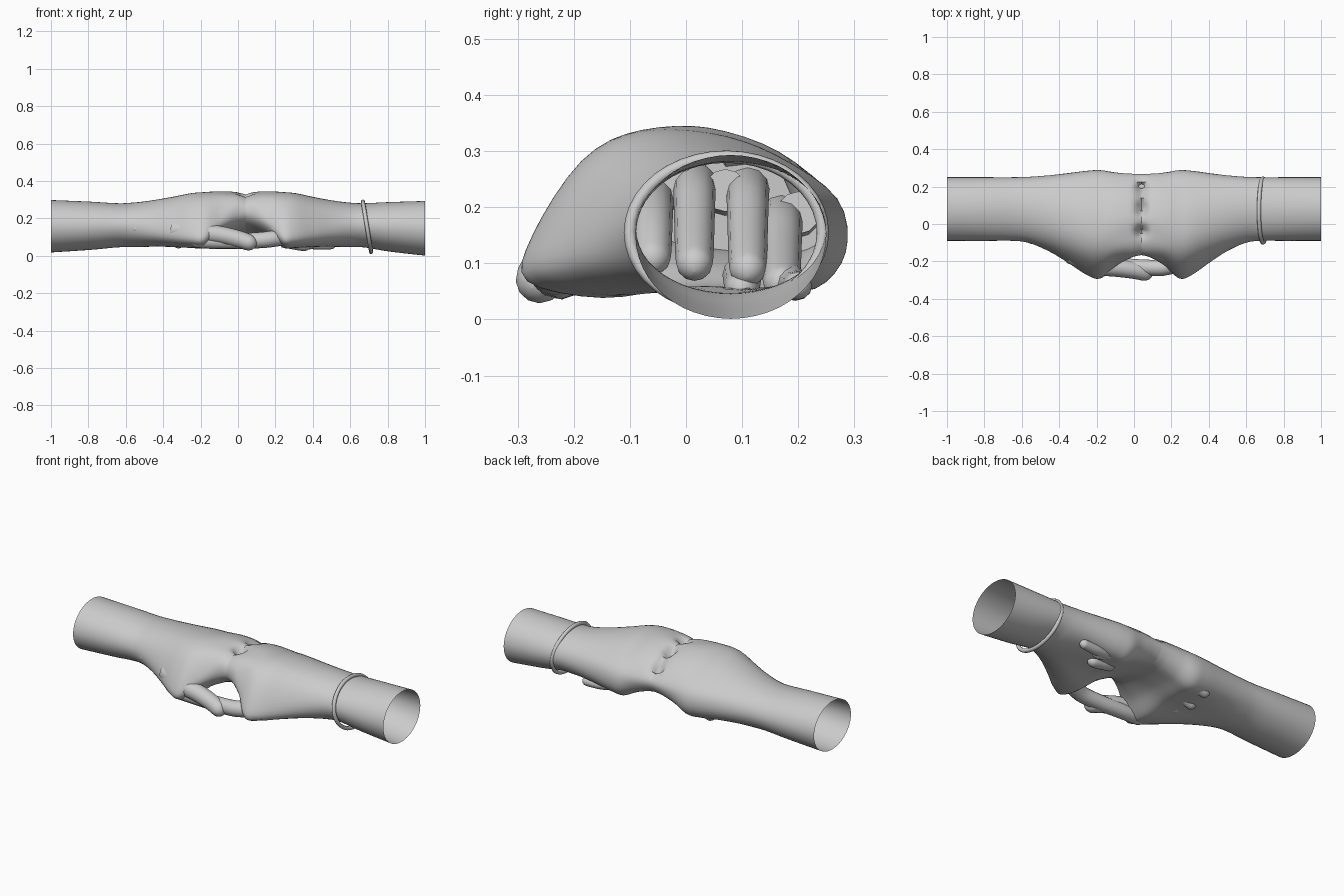
import bpy, bmesh
from math import sin, cos, pi, radians, exp
from mathutils import Vector

if "Cube" in bpy.data.objects:
    bpy.data.objects.remove(bpy.data.objects["Cube"])

# cross-sections as (y, z), starting on top and going round through -y
HAND = [(.04, .335), (-.09, .335), (-.19, .28), (-.275, .15), (-.285, .07), (-.15, .04),
        (.0, .06), (.13, .055), (.23, .055), (.285, .12), (.27, .215), (.16, .295)]
SEAM = [(.04, .325), (-.05, .32), (-.12, .305), (-.16, .265), (-.16, .21), (-.10, .16),
        (.02, .13), (.12, .12), (.2, .12), (.25, .15), (.262, .21), (.17, .28)]


def arm(b, zc):
    return [(.08 + .17 * cos(pi / 2 + i * pi / 6), zc + b * sin(pi / 2 + i * pi / 6)) for i in range(12)]


def mix(p, q, w):
    return [(a[0] * (1 - w) + b[0] * w, a[1] * (1 - w) + b[1] * w) for a, b in zip(p, q)]


def spline(a, b, c, d, t):
    return .5 * (2 * b + (c - a) * t + (2 * a - 5 * b + 4 * c - d) * t * t + (3 * b - a - 3 * c + d) * t ** 3)


def finish(obj, angle=50):
    bpy.ops.object.select_all(action='DESELECT')
    obj.select_set(True)
    bpy.context.view_layer.objects.active = obj
    bpy.ops.object.shade_smooth_by_angle(angle=radians(angle))


def hand(name, side, end_b, end_z):
    seam_x = .04
    wrist = arm(.118, .163)
    stations = [(1.0, arm(end_b, end_z)), (.8, arm((end_b + .118) / 2, (end_z + .163) / 2)),
                (.66, wrist), (.58, mix(wrist, HAND, .06)), (.48, mix(wrist, HAND, .28)),
                (.38, mix(wrist, HAND, .58)), (.28, mix(wrist, HAND, .9)),
                (.21, mix(HAND, SEAM, .03)), (.13, mix(HAND, SEAM, .55)),
                (.05, mix(HAND, SEAM, .9)), (0, SEAM)]
    secs = []
    for d, prof in stations:
        x = side * d + seam_x * (1 - d)
        lift = .012 if .03 < d < .2 else 0
        secs.append([Vector((x, y, z + (lift if z > .25 else 0))) for y, z in prof])
    secs = [secs[0]] + secs + [secs[-1]]
    bm = bmesh.new()
    rings = []
    for i in range(1, len(secs) - 2):
        last = i == len(secs) - 3
        for s in range(6 + last):
            t = s / 6
            row = [spline(*[secs[i + k][j] for k in (-1, 0, 1, 2)], t) for j in range(12)]
            ring = []
            for j in range(12):
                for u in range(4):
                    v = spline(row[j - 1], row[j], row[(j + 1) % 12], row[(j + 2) % 12], u / 4)
                    # dimples between the knuckles
                    if v.z > .23:
                        for yk in (-.04, .085, .195):
                            v.z -= .07 * exp(-((v.y - yk) / .022) ** 2 - ((v.x - seam_x) / .028) ** 2)
                    ring.append(bm.verts.new(v))
            rings.append(ring)
    for a, b in zip(rings, rings[1:]):
        for j in range(48):
            k = (j + 1) % 48
            bm.faces.new((a[j], a[k], b[k], b[j]))
    bm.faces.new(rings[-1])
    bmesh.ops.recalc_face_normals(bm, faces=bm.faces)
    me = bpy.data.meshes.new(name)
    bm.to_mesh(me)
    bm.free()
    obj = bpy.data.objects.new(name, me)
    bpy.context.collection.objects.link(obj)
    finish(obj)


def finger(name, pts, r):
    # tapered tube with a rounded tip
    end = Vector(pts[-1])
    step = (end - Vector(pts[-2])).normalized()
    path = [(Vector(p), 1 - .2 * i / len(pts)) for i, p in enumerate(pts)]
    path += [(end + step * r * a, w) for a, w in ((.35, .72), (.62, .5), (.78, .2), (.8, .01))]
    cu = bpy.data.curves.new(name, 'CURVE')
    cu.dimensions = '3D'
    cu.bevel_depth, cu.bevel_resolution, cu.use_fill_caps = r, 4, True
    sp = cu.splines.new('NURBS')
    sp.points.add(len(path) - 1)
    for p, (co, w) in zip(sp.points, path):
        p.co, p.radius = (*co, 1), w
    sp.order_u, sp.use_endpoint_u, sp.resolution_u = 3, True, 4
    obj = bpy.data.objects.new(name, cu)
    bpy.context.collection.objects.link(obj)
    bpy.ops.object.select_all(action='DESELECT')
    obj.select_set(True)
    bpy.context.view_layer.objects.active = obj
    bpy.ops.object.convert(target='MESH')
    finish(bpy.context.object)


# forearms with hands
hand("left_hand", -1, .14, .158)
hand("right_hand", 1, .146, .147)

# interlocked fingers: left ones reach right, right ones reach left
for i, (y, z0, z1, reach) in enumerate([(-.06, .23, .11, .30), (.015, .25, .1, .36),
                                        (.11, .24, .09, .36), (.17, .19, .065, .38)]):
    finger(f"left_finger_{i}", [(-.04, y, z0), (.1, y, z0 - .01), (.22, y, (z0 + z1) / 2), (reach, y, z1)], .04)
for i, (y, z0, z1, reach) in enumerate([(-.125, .24, .09, -.2), (-.02, .24, .08, -.3),
                                        (.07, .23, .07, -.32), (.2, .19, .075, -.3)]):
    finger(f"right_finger_{i}", [(.1, y, z0), (-.02, y, z0 - .01), (-.14, y, (z0 + z1) / 2), (reach, y, z1)], .038)
# fingertips showing under the palm and at the wrist
finger("fingertip_low", [(.28, .17, .09), (.38, .19, .06), (.5, .2, .06)], .03)
finger("fingertip_mid", [(.24, .1, .08), (.33, .1, .06), (.36, .1, .055)], .035)
finger("fingertip_wrist", [(-.5, -.07, .145), (-.53, -.085, .145), (-.55, -.09, .145)], .02)

# thumbs
finger("left_thumb", [(-.34, -.16, .14), (-.2, -.225, .125), (-.08, -.235, .11), (.02, -.25, .085), (.06, -.262, .07)], .052)
finger("right_thumb", [(.34, -.16, .12), (.2, -.235, .09), (.08, -.235, .08), (-.1, -.22, .075), (-.22, -.225, .08)], .046)

# bracelet
cu = bpy.data.curves.new("bracelet", 'CURVE')
cu.dimensions = '3D'
cu.bevel_depth, cu.bevel_resolution = .011, 2
sp = cu.splines.new('POLY')
sp.points.add(39)
for i, p in enumerate(sp.points):
    a = 2 * pi * i / 40
    p.co = (.69 - .022 * sin(a), .072 + .172 * cos(a), .155 + .135 * sin(a), 1)
sp.use_cyclic_u = True
band = bpy.data.objects.new("bracelet", cu)
bpy.context.collection.objects.link(band)
bpy.ops.object.select_all(action='DESELECT')
band.select_set(True)
bpy.context.view_layer.objects.active = band
bpy.ops.object.convert(target='MESH')
finish(bpy.context.object)
